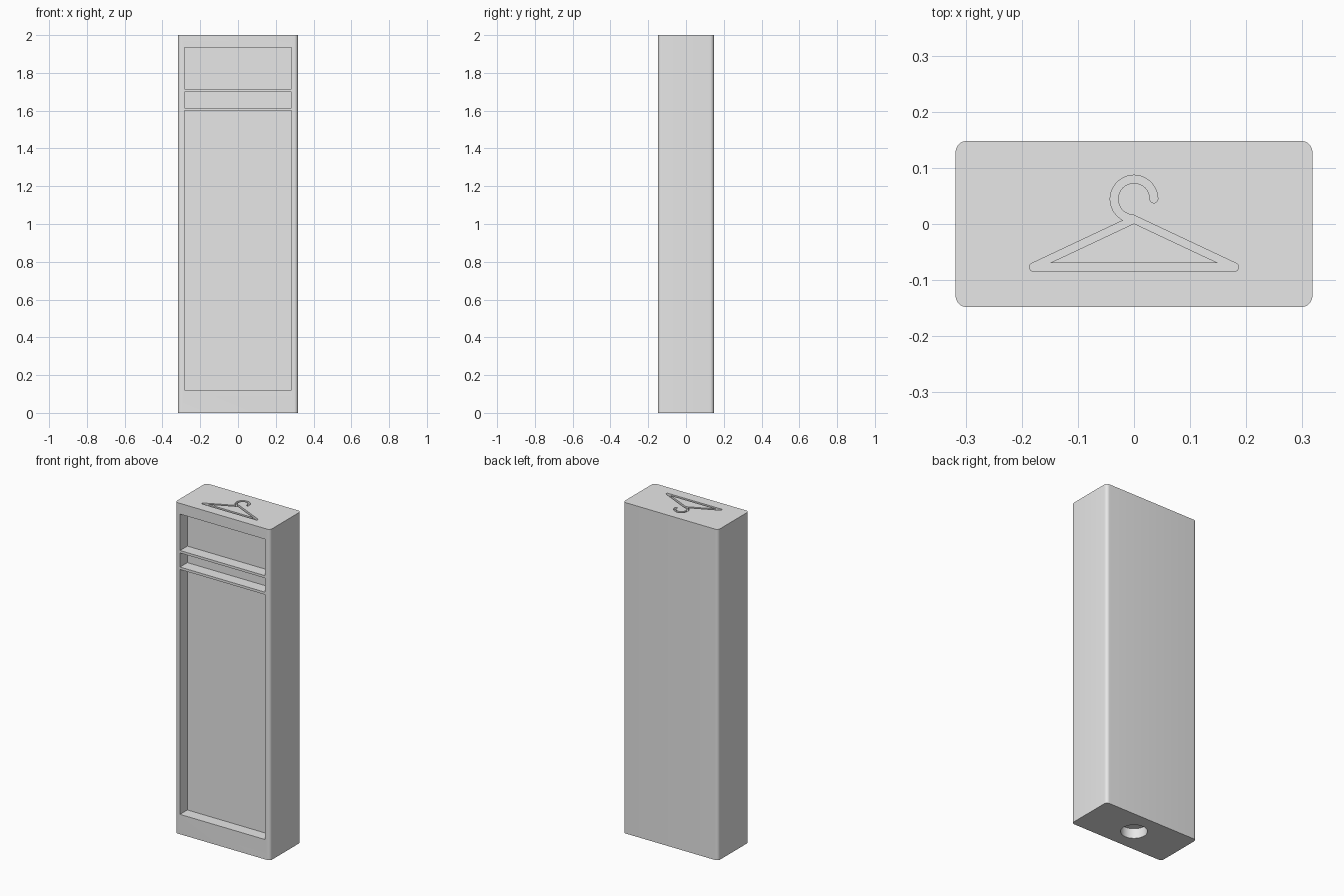
import bpy, bmesh
from math import cos, sin, radians

if "Cube" in bpy.data.objects:
    bpy.data.objects.remove(bpy.data.objects["Cube"], do_unlink=True)

W, D, H = 0.636, 0.296, 2.0

grey = bpy.data.materials.new("plain_grey")
grey.use_nodes = True
colour = (0.8, 0.8, 0.8, 1)
grey.diffuse_color = colour
grey.node_tree.nodes["Principled BSDF"].inputs["Base Color"].default_value = colour


def arc(cx, cy, r, a0, a1, n):
    """Points along a circular arc, angles in degrees."""
    angles = [radians(a0 + (a1 - a0) * i / n) for i in range(n + 1)]
    return [(cx + r * cos(a), cy + r * sin(a)) for a in angles]


def prism(name, points, z0, z1):
    """Upright solid from a counterclockwise outline."""
    bm = bmesh.new()
    base = bm.faces.new([bm.verts.new((x, y, z0)) for x, y in points])
    top = bmesh.ops.extrude_face_region(bm, geom=[base])["geom"]
    bmesh.ops.translate(bm, vec=(0, 0, z1 - z0),
                        verts=[v for v in top if isinstance(v, bmesh.types.BMVert)])
    bmesh.ops.recalc_face_normals(bm, faces=bm.faces)
    mesh = bpy.data.meshes.new(name)
    bm.to_mesh(mesh)
    bm.free()
    mesh.materials.append(grey)
    obj = bpy.data.objects.new(name, mesh)
    bpy.context.collection.objects.link(obj)
    return obj


def box(name, x, y0, y1, z0, z1):
    return prism(name, [(-x, y0), (x, y0), (x, y1), (-x, y1)], z0, z1)


def cut(target, cutter):
    """Subtract the cutter, then discard it."""
    mod = target.modifiers.new("cut", "BOOLEAN")
    mod.operation, mod.solver, mod.object = "DIFFERENCE", "EXACT", cutter
    bpy.context.view_layer.objects.active = target
    bpy.ops.object.modifier_apply(modifier=mod.name)
    bpy.data.objects.remove(cutter, do_unlink=True)


# Cabinet body with rounded upright corners
R = 0.02
outline = []
for sx, sy, start in ((1, 1, 0), (-1, 1, 90), (-1, -1, 180), (1, -1, 270)):
    outline += arc(sx * (W / 2 - R), sy * (D / 2 - R), R, start, start + 90, 8)
body = prism("cabinet_body", outline, 0, H)

# Three front recesses
for z0, z1 in ((0.12, 1.60), (1.615, 1.70), (1.715, 1.935)):
    cut(body, box("recess_cutter", 0.284, -D, -D / 2 + 0.07, z0, z1))

# Round socket underneath
cut(body, prism("socket_cutter", arc(0, 0, 0.073, 0, 352.5, 47), -0.1, 0.06))

# Engraved hanger on top: triangular frame, then the open hook
floor = H - 0.015
right = arc(0.179, -0.077, 0.0075, -90, 65, 8)
left = [(-x, y) for x, y in reversed(right)]
frame = prism("hanger_frame_cutter", right + [(0, 0.0155)] + left, floor, H + 0.05)
cut(frame, prism("hanger_opening", [(-0.15, -0.0695), (0.15, -0.0695), (0, 0.001)],
                 floor - 0.1, H + 0.1))
cut(body, frame)
hook = (arc(0, 0.0445, 0.0425, 0, 270, 36) + arc(0, 0.0445, 0.0285, 270, 0, 36)
        + arc(0.0355, 0.0445, 0.007, 180, 360, 8)[1:-1])
cut(body, prism("hanger_hook_cutter", hook, floor, H + 0.05))

# Smooth the rounded parts, keep the edges crisp
bpy.ops.object.select_all(action="DESELECT")
body.select_set(True)
bpy.context.view_layer.objects.active = body
bpy.ops.object.shade_smooth_by_angle(angle=radians(30))
